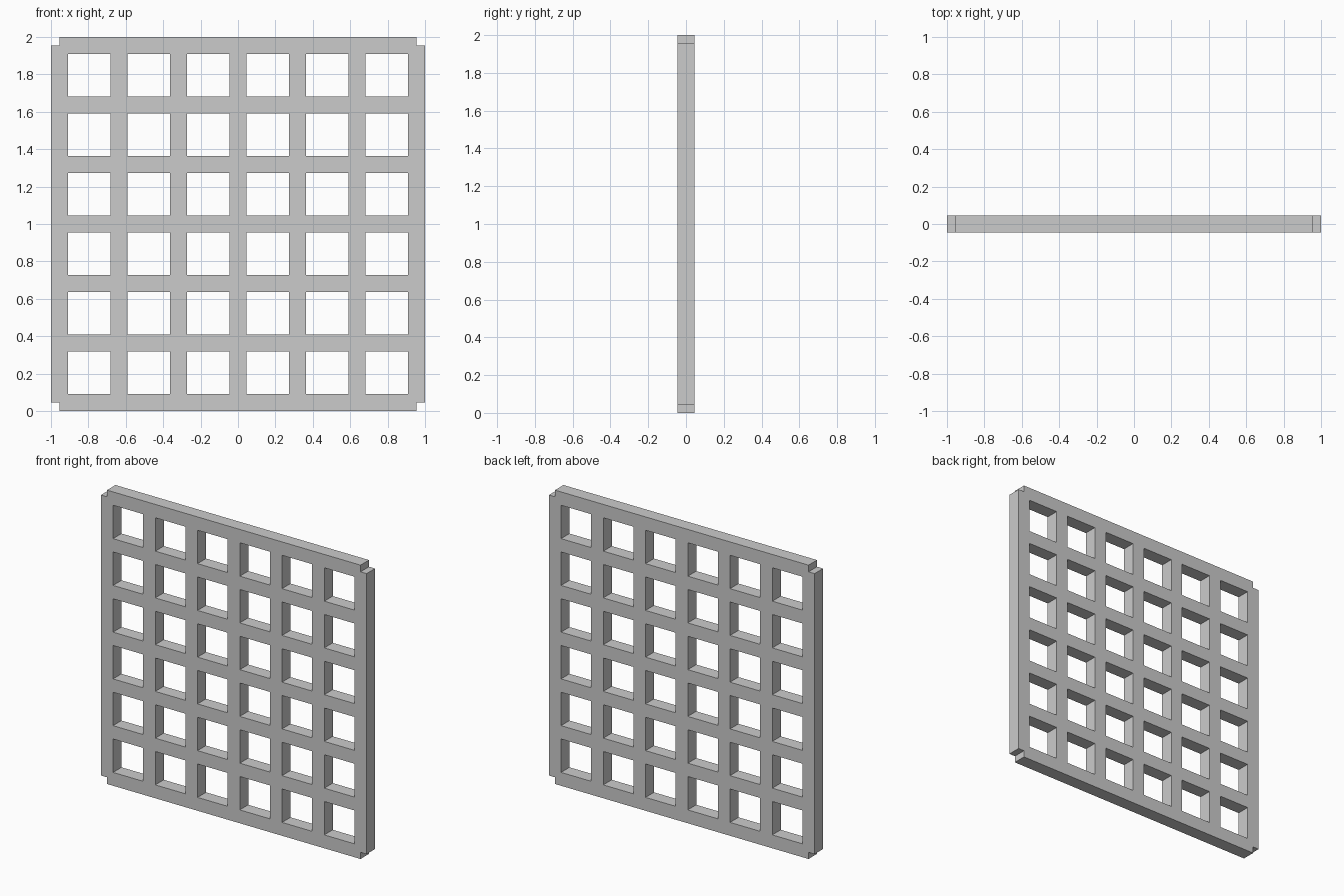
import bpy
import bmesh

if "Cube" in bpy.data.objects:
    bpy.data.objects.remove(bpy.data.objects["Cube"])

N = 6                        # openings per side
BAR = 1 / 11                 # bar width and panel thickness
HALF = BAR / 2
PITCH = (2 - BAR) / N

# Grid lines: edges of every bar, plus the corner-notch lines
lines = []
for i in range(N + 1):
    lines += [i * PITCH, i * PITCH + BAR]
lines = sorted(lines + [HALF, 2 - HALF])
last = len(lines) - 2


def in_bar(i):
    mid = (lines[i] + lines[i + 1]) / 2
    return mid % PITCH < BAR


def solid(i, j):
    corner = i in (0, last) and j in (0, last)
    return not corner and (in_bar(i) or in_bar(j))


# Flat lattice outline on the front plane
bm = bmesh.new()
verts = {}


def vert(i, j):
    if (i, j) not in verts:
        verts[i, j] = bm.verts.new((lines[i] - 1, -HALF, lines[j]))
    return verts[i, j]


for i in range(last + 1):
    for j in range(last + 1):
        if solid(i, j):
            bm.faces.new((vert(i, j), vert(i + 1, j),
                          vert(i + 1, j + 1), vert(i, j + 1)))

# Extrude to full thickness
ext = bmesh.ops.extrude_face_region(bm, geom=bm.faces[:], use_keep_orig=True)
moved = [g for g in ext["geom"] if isinstance(g, bmesh.types.BMVert)]
bmesh.ops.translate(bm, verts=moved, vec=(0, BAR, 0))
bmesh.ops.recalc_face_normals(bm, faces=bm.faces[:])

mesh = bpy.data.meshes.new("lattice_panel")
bm.to_mesh(mesh)
bm.free()
panel = bpy.data.objects.new("lattice_panel", mesh)
bpy.context.collection.objects.link(panel)
